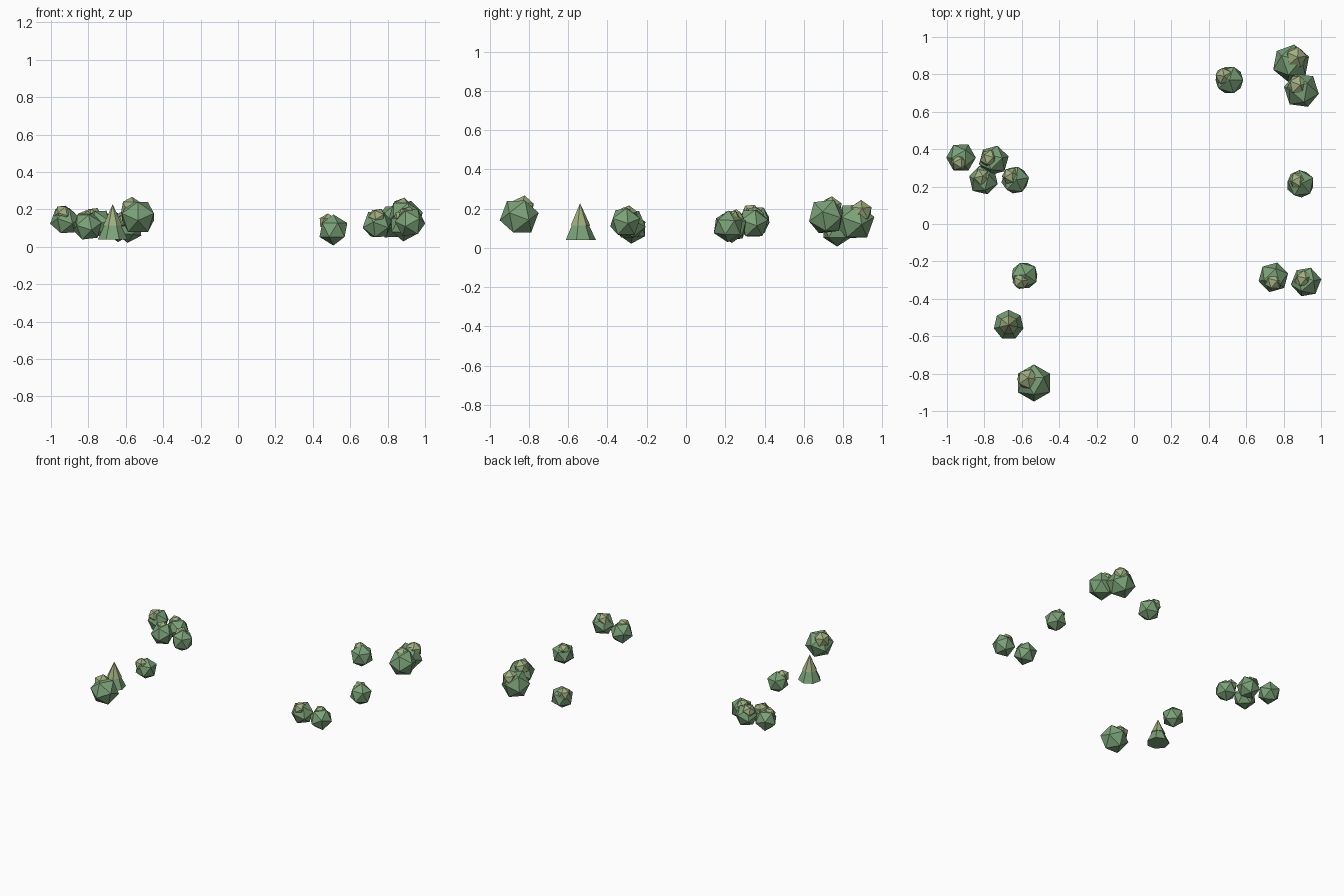
import bpy
import math
import random
from mathutils import Matrix, Vector

if "Cube" in bpy.data.objects:
    bpy.data.objects.remove(bpy.data.objects["Cube"])

random.seed(4)


def material(name, rgb):
    m = bpy.data.materials.new(name)
    m.diffuse_color = (*rgb, 1)
    m.use_nodes = True
    m.node_tree.nodes["Principled BSDF"].inputs["Base Color"].default_value = m.diffuse_color
    return m


LEAF = material("leaf_green", (0.20, 0.36, 0.19))
LIGHT = material("light_leaf", (0.35, 0.42, 0.22))


def clump(name, loc, r, tilt, spin, mat):
    # one faceted ball of leaves, 20 flat faces
    bpy.ops.mesh.primitive_ico_sphere_add(subdivisions=1, radius=r)
    ob = bpy.context.object
    ob.name = name
    rot = Matrix.Rotation(math.radians(spin), 4, 'Z') @ Matrix.Rotation(math.radians(tilt), 4, 'Y')
    ob.data.transform(rot)
    ob.location = loc
    ob.data.materials.append(mat)


def tier(name, x, y, z0, z1, r0, r1, mat):
    # one seven-sided cone of the small tree
    bpy.ops.mesh.primitive_cone_add(vertices=7, radius1=r0, radius2=r1, depth=z1 - z0,
                                    location=(x, y, (z0 + z1) / 2))
    ob = bpy.context.object
    ob.name = name
    ob.data.materials.append(mat)


# bushes: x, y, z, radius, tilt, spin, offset of the upper clump in x and y
BUSHES = [
    (0.84, 0.86, 0.135, 0.103, 35, 20, 0.025, 0.03),
    (0.895, 0.715, 0.16, 0.098, 30, 50, -0.02, 0.025),
    (0.51, 0.77, 0.09, 0.083, 0, 0, -0.03, 0.02),
    (0.89, 0.215, 0.11, 0.081, 5, 25, -0.015, 0.015),
    (0.745, -0.285, 0.12, 0.083, 35, 75, 0.0, -0.025),
    (0.92, -0.31, 0.13, 0.083, 30, 10, -0.015, 0.015),
    (-0.585, -0.275, 0.10, 0.079, 5, 40, -0.02, -0.03),
    (-0.535, -0.85, 0.16, 0.101, 37, 30, -0.035, 0.02),
    (-0.925, 0.355, 0.14, 0.081, 35, 60, -0.01, -0.025),
    (-0.75, 0.34, 0.125, 0.083, 35, 15, -0.025, 0.01),
    (-0.805, 0.235, 0.11, 0.082, 30, 45, -0.01, 0.015),
    (-0.635, 0.235, 0.105, 0.08, 5, 10, -0.025, 0.02),
]
for i, (x, y, z, r, tilt, spin, dx, dy) in enumerate(BUSHES, 1):
    clump(f"bush_{i}", (x, y, z), r, tilt, spin, LEAF)
    clump(f"bush_top_{i}", (x + dx, y + dy, z + 0.47 * r), 0.6 * r,
          random.uniform(0, 37), random.uniform(0, 72), LIGHT)

# little two-tier conifer
tier("tree_lower_tier", -0.67, -0.54, 0.04, 0.15, 0.081, 0.03, LEAF)
tier("tree_upper_tier", -0.67, -0.54, 0.115, 0.228, 0.052, 0.0, LIGHT)
